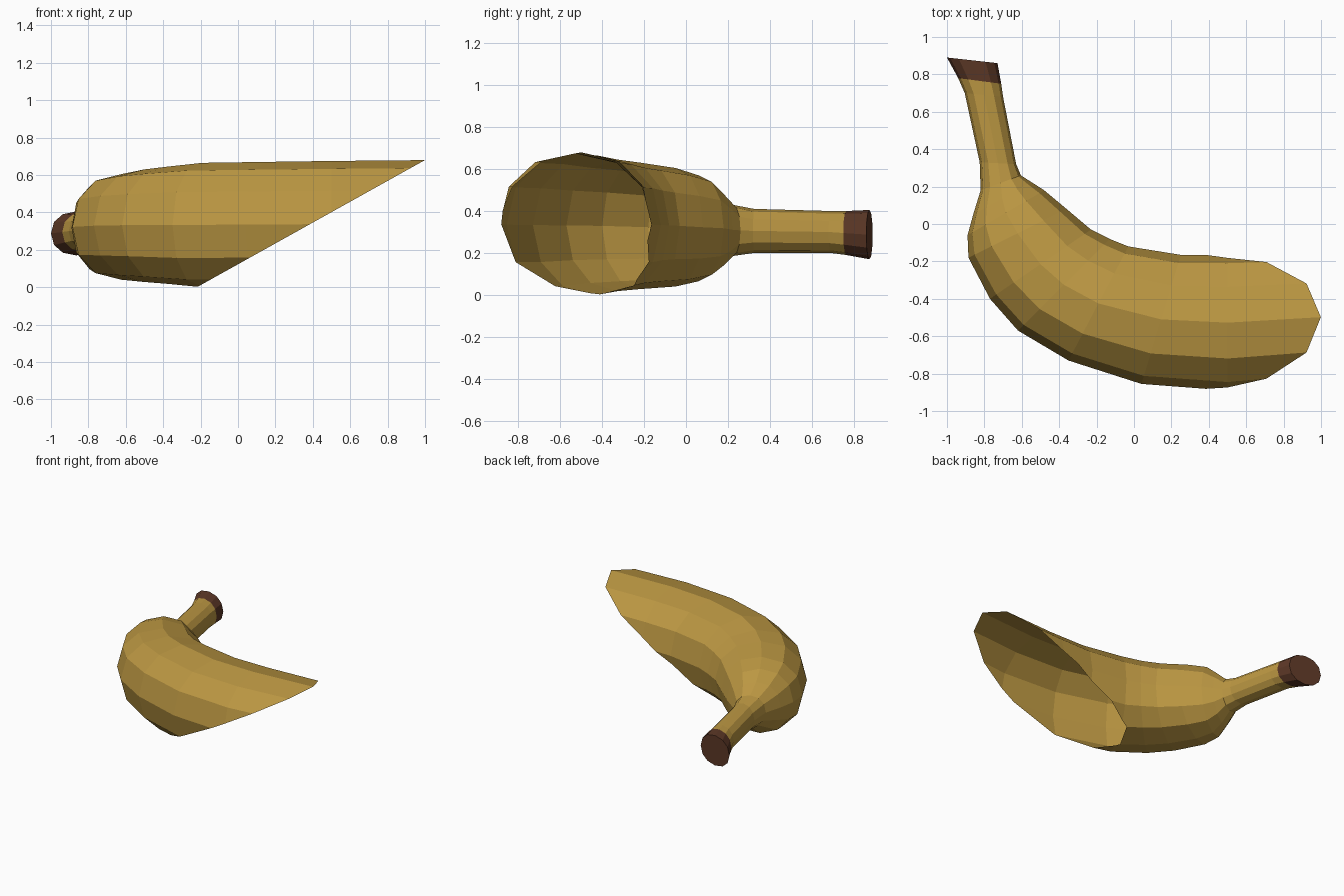
import bpy, bmesh, math
from mathutils import Vector

if "Cube" in bpy.data.objects:
    bpy.data.objects.remove(bpy.data.objects["Cube"])

SIDES = 12


def material(name, rgb):
    m = bpy.data.materials.new(name)
    m.diffuse_color = (*rgb, 1)
    m.use_nodes = True
    m.node_tree.nodes["Principled BSDF"].inputs["Base Color"].default_value = m.diffuse_color
    return m


# Cross-sections from stem tip to cut end:
# inner edge x, y / outer edge x, y / bottom z, top z
SECTIONS = [
    (-0.73, 0.86, -1.00, 0.89, 0.17, 0.405),
    (-0.71, 0.75, -0.94, 0.78, 0.19, 0.40),
    (-0.70, 0.68, -0.905, 0.70, 0.20, 0.40),
    (-0.63, 0.32, -0.825, 0.33, 0.20, 0.41),
    (-0.605, 0.26, -0.82, 0.18, 0.185, 0.43),
    (-0.55, 0.225, -0.86, 0.05, 0.12, 0.50),
    (-0.48, 0.18, -0.89, -0.06, 0.065, 0.57),
    (-0.36, 0.08, -0.885, -0.18, 0.04, 0.605),
    (-0.23, -0.03, -0.77, -0.40, 0.028, 0.63),
    (-0.13, -0.08, -0.62, -0.57, 0.018, 0.645),
    (-0.03, -0.12, -0.35, -0.73, 0.0, 0.665),
    (0.25, -0.165, 0.04, -0.855, 0.0, 0.67),
    (0.50, -0.165, 0.50, -0.89, 0.0, 0.675),
    (1.05, -0.15, 1.05, -0.84, 0.0, 0.68),
]


def rounded(v):
    # slightly squarer than a circle
    return math.copysign(abs(v) ** 0.92, v)


bm = bmesh.new()
rings = []
for ix, iy, ox, oy, lo, hi in SECTIONS:
    inner, outer = Vector((ix, iy, 0)), Vector((ox, oy, 0))
    mid, half = (inner + outer) / 2, (inner - outer) / 2
    ring = []
    for k in range(SIDES):
        a = 2 * math.pi * k / SIDES
        p = mid + half * rounded(math.cos(a))
        p.z = (lo + hi) / 2 + (hi - lo) / 2 * rounded(math.sin(a))
        ring.append(bm.verts.new(p))
    rings.append(ring)

# Peel skin, with the brown stem end closed and the far end left open
for i, (r, s) in enumerate(zip(rings, rings[1:])):
    for k in range(SIDES):
        n = (k + 1) % SIDES
        f = bm.faces.new((r[k], r[n], s[n], s[k]))
        f.material_index = 1 if i == 0 else 0
cap = bm.faces.new(rings[0])
cap.material_index = 1
bmesh.ops.recalc_face_normals(bm, faces=bm.faces)
if cap.normal.y < 0:
    bmesh.ops.reverse_faces(bm, faces=bm.faces)

# Slanted cut leaving a hollow opening
bmesh.ops.bisect_plane(
    bm, geom=bm.verts[:] + bm.edges[:] + bm.faces[:],
    plane_co=(-0.22, 0, 0), plane_no=(0.68, 0, -1.22), clear_outer=True)

mesh = bpy.data.meshes.new("banana_peel")
bm.to_mesh(mesh)
bm.free()
mesh.materials.append(material("ripe yellow", (0.50, 0.31, 0.055)))
mesh.materials.append(material("stem brown", (0.11, 0.04, 0.02)))
bpy.context.collection.objects.link(bpy.data.objects.new("banana_peel", mesh))
